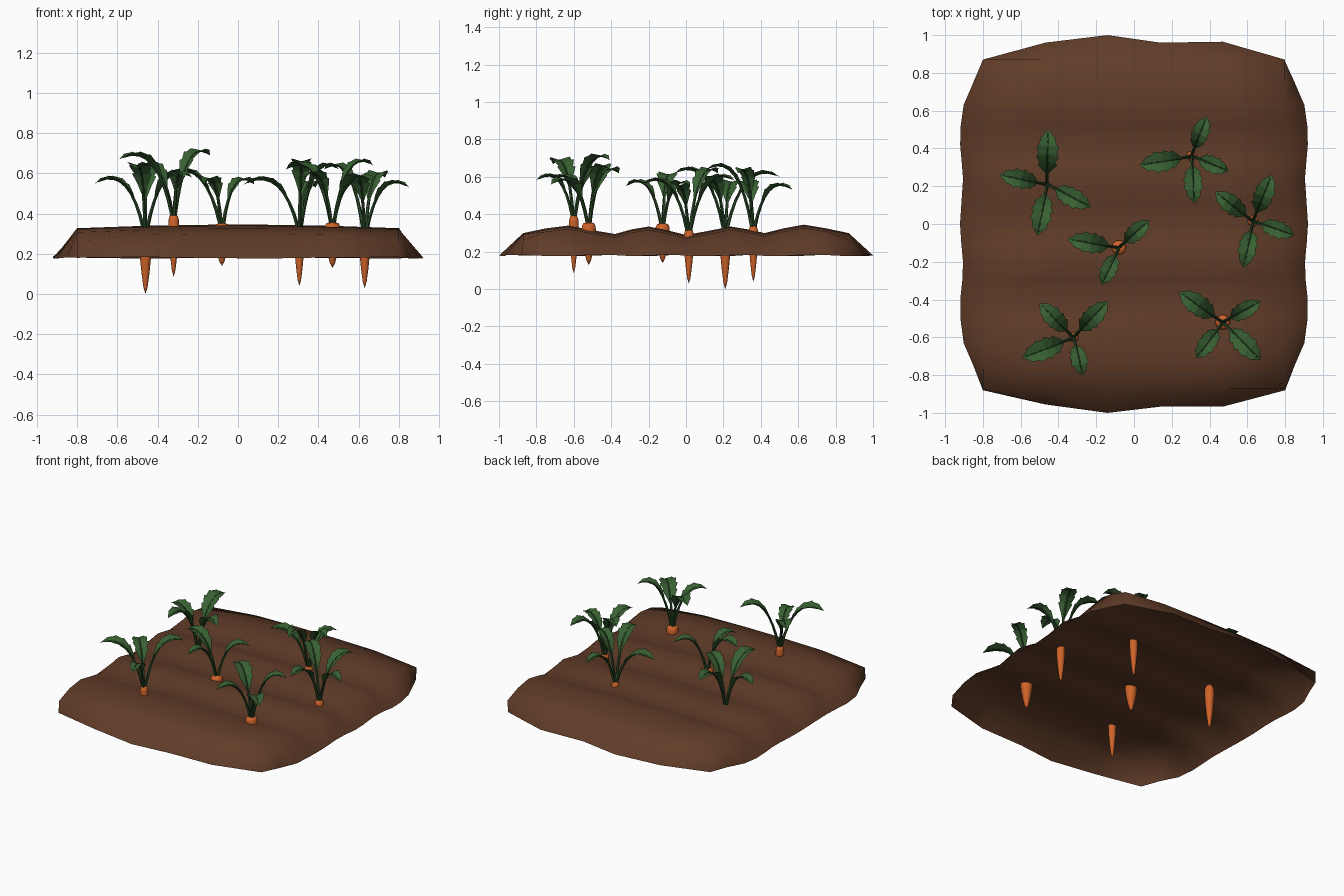
import bpy, math
from mathutils import Vector

if "Cube" in bpy.data.objects:
    bpy.data.objects.remove(bpy.data.objects["Cube"])


def material(name, rgb):
    m = bpy.data.materials.new(name)
    m.diffuse_color = (*rgb, 1)
    m.use_nodes = True
    m.node_tree.nodes["Principled BSDF"].inputs["Base Color"].default_value = m.diffuse_color
    return m


SOIL = material("soil_brown", (0.118, 0.045, 0.021))
ORANGE = material("carrot_orange", (0.62, 0.125, 0.022))
LEAF = material("leaf_green", (0.040, 0.118, 0.032))
STEM = material("stem_dark_green", (0.022, 0.066, 0.020))


def mesh_object(name, verts, faces, mats, indices=None, smooth=True):
    me = bpy.data.meshes.new(name)
    me.from_pydata([tuple(v) for v in verts], [], faces)
    for m in mats:
        me.materials.append(m)
    for i, p in enumerate(me.polygons):
        p.use_smooth = smooth
        if indices:
            p.material_index = indices[i]
    me.update()
    ob = bpy.data.objects.new(name, me)
    bpy.context.collection.objects.link(ob)
    return ob


# Soil bed: ridged sheet with a sloping skirt, open underneath
def soil_bed():
    xs = [-0.80, -0.47, -0.14, 0.14, 0.47, 0.80]
    prof = [(-.87, .300), (-.75, .325), (-.63, .340), (-.50, .315), (-.38, .295),
            (-.29, .320), (-.20, .335), (-.10, .315), (0, .290), (.10, .308),
            (.24, .335), (.33, .320), (.42, .300), (.52, .325), (.63, .345),
            (.75, .325), (.87, .300)]
    front = [.88, .955, 1.0, .967, .967, .88]
    back = [.87, .96, 1.0, .96, .965, .86]
    nx, ny = len(xs), len(prof)
    verts, faces = [], []
    for j, (y, z) in enumerate(prof):
        for i, x in enumerate(xs):
            corner = i in (0, nx - 1) and j in (0, ny - 1)
            verts.append((x, y, z - .018 * (x / .8) ** 2 - (.02 if corner else 0)))
    for j in range(ny - 1):
        for i in range(nx - 1):
            a = j * nx + i
            faces.append((a, a + 1, a + 1 + nx, a + nx))
    # walk the border counter-clockwise and add the skirt's lower edge
    border = ([(i, 0) for i in range(nx)] + [(nx - 1, j) for j in range(1, ny)] +
              [(i, ny - 1) for i in range(nx - 2, -1, -1)] +
              [(0, j) for j in range(ny - 2, 0, -1)])
    start, n = len(verts), len(border)
    for k, (i, j) in enumerate(border):
        x, y = xs[i], prof[j][0]
        if j == 0:
            y = -front[i]
        elif j == ny - 1:
            y = back[i]
        else:
            out = .8 + .113 * min(1, (.87 - abs(y)) / .25) + .008 * math.cos(14 * y)
            x = math.copysign(out, x)
        verts.append((x, y, .18 + .004 * math.sin(k * 1.7)))
    for k in range(n):
        a, b = border[k], border[(k + 1) % n]
        faces.append((a[1] * nx + a[0], start + k, start + (k + 1) % n, b[1] * nx + b[0]))
    mesh_object("soil_bed", verts, faces, [SOIL])


# Carrot root: lathed taper with a rounded crown
def carrot(name, x, y, r, top, tip):
    prof = [(.25, 0), (.75, .02), (.97, .09), (1, .2), (.88, .42), (.62, .68), (.32, .9)]
    n = 10
    verts, faces = [], []
    for k, t in prof:
        for s in range(n):
            a = 2 * math.pi * s / n
            verts.append((x + r * k * math.cos(a), y + r * k * math.sin(a), top + (tip - top) * t))
    for j in range(len(prof) - 1):
        for s in range(n):
            q = (s + 1) % n
            faces.append((j * n + s, (j + 1) * n + s, (j + 1) * n + q, j * n + q))
    verts.append((x, y, tip))
    last = (len(prof) - 1) * n
    faces += [(last + s, len(verts) - 1, last + (s + 1) % n) for s in range(n)]
    faces.append(tuple(range(n)))
    mesh_object(name, verts, faces, [ORANGE])


# Leaf: arching stem tube plus a folded blade with notched edges
EDGE = [(.24, .06), (.36, .45), (.48, .85), (.50, .68), (.62, 1), (.64, .80),
        (.76, .96), (.78, .76), (.89, .62), (.91, .46), (1, .02)]


def leaf(name, base, tip):
    base, tip = Vector(base), Vector(tip)
    flat = Vector((tip.x - base.x, tip.y - base.y, 0))
    p0 = base + flat.normalized() * .008
    p1 = base + flat * .32
    p1.z = tip.z + .10
    side = Vector((-flat.y, flat.x, 0)).normalized()
    half = min(.062, max(.048, flat.length * .21))

    def curve(t):
        return p0 * (1 - t) ** 2 + p1 * (2 * t * (1 - t)) + tip * t * t

    def normal(t):
        d = (p1 - p0) * (1 - t) + (tip - p1) * t
        return d.cross(side).normalized()

    verts, faces, idx = [], [], []
    for t, w in EDGE:                       # blade
        c, up, w = curve(t), normal(t), w * half
        verts += [c + side * w + up * w * .3, c, c - side * w + up * w * .3]
    for j in range(len(EDGE) - 1):
        a = 3 * j
        faces += [(a, a + 3, a + 4, a + 1), (a + 1, a + 4, a + 5, a + 2)]
        idx += [0, 0]
    s0, steps, n = len(verts), 8, 5         # stem and midrib
    for j in range(steps + 1):
        t = j / steps * .95
        c, up, r = curve(t), normal(t), .010 - .008 * t
        for s in range(n):
            a = 2 * math.pi * s / n
            verts.append(c + side * r * math.cos(a) + up * r * math.sin(a))
    for j in range(steps):
        for s in range(n):
            q = (s + 1) % n
            faces.append((s0 + j * n + s, s0 + j * n + q, s0 + (j + 1) * n + q, s0 + (j + 1) * n + s))
            idx.append(1)
    mesh_object(name, verts, faces, [LEAF, STEM], idx, smooth=False)


# Plants: x, y, radius, crown height, root tip height, leaf tips
PLANTS = [
    (-.46, .21, .032, .325, .0, [(-.455, .50, .60), (-.71, .26, .55), (-.51, -.06, .62), (-.23, .09, .58)]),
    (.305, .36, .027, .340, .04, [(.385, .57, .53), (.50, .28, .62), (.32, .11, .64), (.03, .31, .545)]),
    (.63, .015, .029, .318, .03, [(.73, .26, .58), (.85, -.06, .53), (.58, -.23, .56), (.43, .17, .62)]),
    (-.08, -.125, .040, .352, .14, [(.08, .02, .545), (-.17, -.32, .55), (-.35, -.08, .59)]),
    (-.32, -.60, .027, .395, .085, [(-.14, -.41, .69), (-.27, -.80, .58), (-.59, -.71, .67), (-.50, -.42, .62)]),
    (.47, -.52, .040, .357, .13, [(.24, -.36, .62), (.67, -.41, .64), (.67, -.72, .56), (.33, -.71, .58)]),
]

soil_bed()
for i, (x, y, r, top, tip, tips) in enumerate(PLANTS, 1):
    carrot(f"carrot_{i}", x, y, r, top, tip)
    for j, t in enumerate(tips, 1):
        leaf(f"leaf_{i}_{j}", (x, y, top - .008), t)
